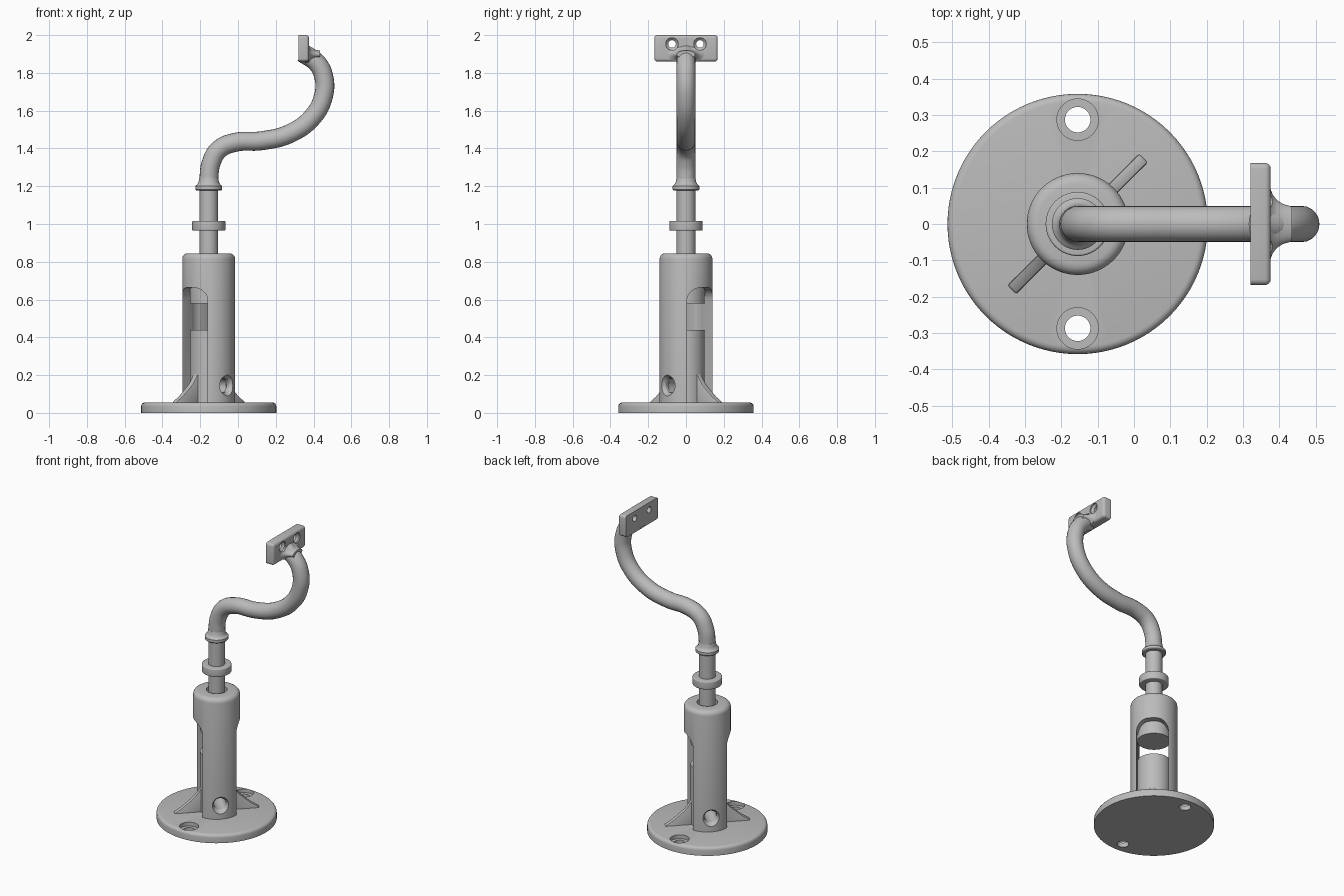
import bpy, bmesh
from math import pi, cos, sin, radians
from mathutils import Matrix, Vector

if "Cube" in bpy.data.objects:
    bpy.data.objects.remove(bpy.data.objects["Cube"], do_unlink=True)

AX = -0.155  # x of the post axis

steel = bpy.data.materials.new("grey_metal")
steel.use_nodes = True
steel.diffuse_color = (0.5, 0.5, 0.5, 1)
steel.node_tree.nodes["Principled BSDF"].inputs["Base Color"].default_value = (0.5, 0.5, 0.5, 1)


def add(name, bm, matrix=Matrix()):
    bmesh.ops.recalc_face_normals(bm, faces=bm.faces)
    me = bpy.data.meshes.new(name)
    bm.to_mesh(me)
    bm.free()
    me.transform(matrix)
    ob = bpy.data.objects.new(name, me)
    bpy.context.collection.objects.link(ob)
    me.materials.append(steel)
    return ob


def activate(ob):
    bpy.ops.object.select_all(action='DESELECT')
    ob.select_set(True)
    bpy.context.view_layer.objects.active = ob


def smooth(ob):
    activate(ob)
    bpy.ops.object.shade_smooth_by_angle(angle=radians(32))


def lathe(name, profile, matrix=None, steps=64):
    """Closed solid from (radius, height) points, ends on the axis."""
    bm = bmesh.new()
    vs = [bm.verts.new((r, 0, z)) for r, z in profile]
    es = [bm.edges.new(p) for p in zip(vs, vs[1:])]
    bmesh.ops.spin(bm, geom=vs + es, cent=(0, 0, 0), axis=(0, 0, 1),
                   angle=2 * pi, steps=steps, use_merge=True)
    bmesh.ops.remove_doubles(bm, verts=bm.verts, dist=1e-5)
    return add(name, bm, matrix or Matrix.Translation((AX, 0, 0)))


def drum(name, r, z0, z1, edge=0.0, matrix=None):
    """Cylinder with optional rounded rims."""
    if not edge:
        return lathe(name, [(0, z0), (r, z0), (r, z1), (0, z1)], matrix)
    arc = [(r - edge + edge * cos(a * pi / 8), edge * sin(a * pi / 8)) for a in range(5)]
    low = [(x, z0 + edge - y) for x, y in reversed(arc)]
    return lathe(name, [(0, z0)] + low + [(x, z1 - edge + y) for x, y in arc] + [(0, z1)], matrix)


def prism(name, points, depth, turn):
    """Outline in the local xz plane, given depth along y, turned about the post axis."""
    bm = bmesh.new()
    f = bm.faces.new([bm.verts.new((x, -depth / 2, z)) for x, z in points])
    ext = bmesh.ops.extrude_face_region(bm, geom=[f])["geom"]
    bmesh.ops.translate(bm, vec=(0, depth, 0), verts=[v for v in ext if isinstance(v, bmesh.types.BMVert)])
    return add(name, bm, Matrix.Translation((AX, 0, 0)) @ Matrix.Rotation(radians(turn), 4, 'Z'))


def cut(ob, cutter):
    cutter.hide_render = True
    activate(ob)
    m = ob.modifiers.new("cut", 'BOOLEAN')
    m.operation, m.solver, m.object = 'DIFFERENCE', 'EXACT', cutter
    bpy.ops.object.modifier_apply(modifier=m.name)
    bpy.data.objects.remove(cutter, do_unlink=True)


def aim(loc, direction):
    return Matrix.Translation(loc) @ Vector(direction).to_track_quat('Z', 'Y').to_matrix().to_4x4()


# Base disc with two counterbored screw holes
RIM = [(0.358 - 0.02 + 0.02 * cos(a * pi / 8), 0.035 + 0.02 * sin(a * pi / 8)) for a in range(5)]
base = lathe("base_disc", [(0, 0), (0.358, 0)] + RIM + [(0, 0.055)], steps=96)
for side in (-1, 1):
    at = Matrix.Translation((AX, side * 0.287, 0))
    cut(base, lathe("cutter", [(0, -0.1), (0.035, -0.1), (0.035, 0.03), (0.057, 0.03),
                               (0.057, 0.1), (0, 0.1)], at, 40))
smooth(base)

# Hollow post with a rounded diagonal slot and a top opening
TOP = [(0.11 + 0.03 * cos(a * pi / 8), 0.815 + 0.03 * sin(a * pi / 8)) for a in range(5)]
post = lathe("post", [(0, 0.03), (0.14, 0.03)] + TOP + [(0.062, 0.845), (0.062, 0.75), (0, 0.75)], steps=96)
cut(post, drum("cutter", 0.1, 0.05, 0.6))
HALF, R = 0.095, 0.065
arch = [(HALF - R + R * cos(a * pi / 16), 0.663 - R + R * sin(a * pi / 16)) for a in range(9)]
outline = [(-HALF, 0.045), (HALF, 0.045)] + arch + [(-x, z) for x, z in reversed(arch)]
cut(post, prism("cutter", outline, 0.5, -45))

# Inner core and the piston above the gap
core = drum("core", 0.0995, 0.03, 0.44)
piston = drum("piston", 0.0995, 0.58, 0.72)

# Countersunk cross hole through the post and core
for ob in (post, core):
    cut(ob, lathe("cutter", [(0, -0.25), (0.075, -0.16), (0.055, -0.14), (0.038, -0.115), (0.038, 0.115),
                             (0.055, 0.14), (0.075, 0.16), (0, 0.25)],
                  aim((AX, 0, 0.145), (1, -1, 0)), 40))
for ob in (post, core, piston):
    smooth(ob)

# Curved gussets either side of the post
rib = [(0.06, 0.03), (0.26, 0.03), (0.255, 0.06), (0.21, 0.088), (0.17, 0.122),
       (0.138, 0.15), (0.115, 0.18), (0.097, 0.21), (0.085, 0.25), (0.06, 0.25)]
for name, turn in (("back_gusset", 45), ("front_gusset", 225)):
    gusset = prism(name, rib, 0.034, turn)
    activate(gusset)
    bev = gusset.modifiers.new("round", 'BEVEL')
    bev.width, bev.segments = 0.006, 2
    bpy.ops.object.modifier_apply(modifier=bev.name)
    smooth(gusset)

# Rod with its nut and collar
smooth(drum("rod", 0.05, 0.7, 1.22))
smooth(drum("nut", 0.088, 0.965, 1.017, 0.006))
smooth(lathe("collar", [(0, 1.178), (0.066, 1.178), (0.071, 1.183), (0.071, 1.2), (0.066, 1.206),
                        (0.06, 1.21), (0.054, 1.222), (0.05, 1.245), (0, 1.245)]))

# Swan-neck arm swept along a smooth path
path = [(AX, 1.2), (-0.154, 1.24), (-0.143, 1.32), (-0.1, 1.395), (-0.016, 1.432), (0.127, 1.441),
        (0.275, 1.479), (0.397, 1.569), (0.453, 1.68), (0.455, 1.775), (0.42, 1.85), (0.345, 1.905)]
cu = bpy.data.curves.new("arm", 'CURVE')
cu.dimensions = '3D'
cu.bevel_depth, cu.bevel_resolution, cu.resolution_u, cu.use_fill_caps = 0.05, 8, 8, True
sp = cu.splines.new('BEZIER')
sp.bezier_points.add(len(path) - 1)
for bp, (x, z) in zip(sp.bezier_points, path):
    bp.co = (x, 0, z)
    bp.handle_left_type = bp.handle_right_type = 'AUTO'
arm = bpy.data.objects.new("arm", cu)
bpy.context.collection.objects.link(arm)
cu.materials.append(steel)
activate(arm)
bpy.ops.object.convert(target='MESH')
smooth(bpy.context.object)

# Mounting plate, flat at the back, rounded elsewhere
bm = bmesh.new()
bmesh.ops.create_cube(bm, size=1, matrix=Matrix.Translation((0.348, 0, 1.93))
                      @ Matrix.Diagonal((0.056, 0.336, 0.14, 1)))
rims = [e for e in bm.edges if sum(v.co.x for v in e.verts) / 2 > 0.33]
bmesh.ops.bevel(bm, geom=rims, offset=0.016, segments=4, profile=0.5, affect='EDGES')
plate = add("mounting_plate", bm)

# Flared weld between arm and plate
flare = lathe("arm_flare", [(0, -0.02), (0.1, -0.02), (0.1, 0), (0.08, 0.008), (0.065, 0.02),
                            (0.055, 0.036), (0.048, 0.06), (0, 0.06)],
              Matrix.Translation((0.374, 0, 1.897)) @ Matrix.Diagonal((1, 1, 0.45, 1))
              @ Matrix.Rotation(pi / 2, 4, 'Y'), 48)

# Countersunk screw holes in the plate
for ob in (plate, flare):
    for side in (-1, 1):
        cut(ob, lathe("cutter", [(0, -0.1), (0.02, -0.1), (0.02, 0.008), (0.033, 0.02),
                                 (0.033, 0.06), (0, 0.06)],
                      aim((0.348, side * 0.074, 1.953), (1, 0, 0)), 32))
    smooth(ob)
